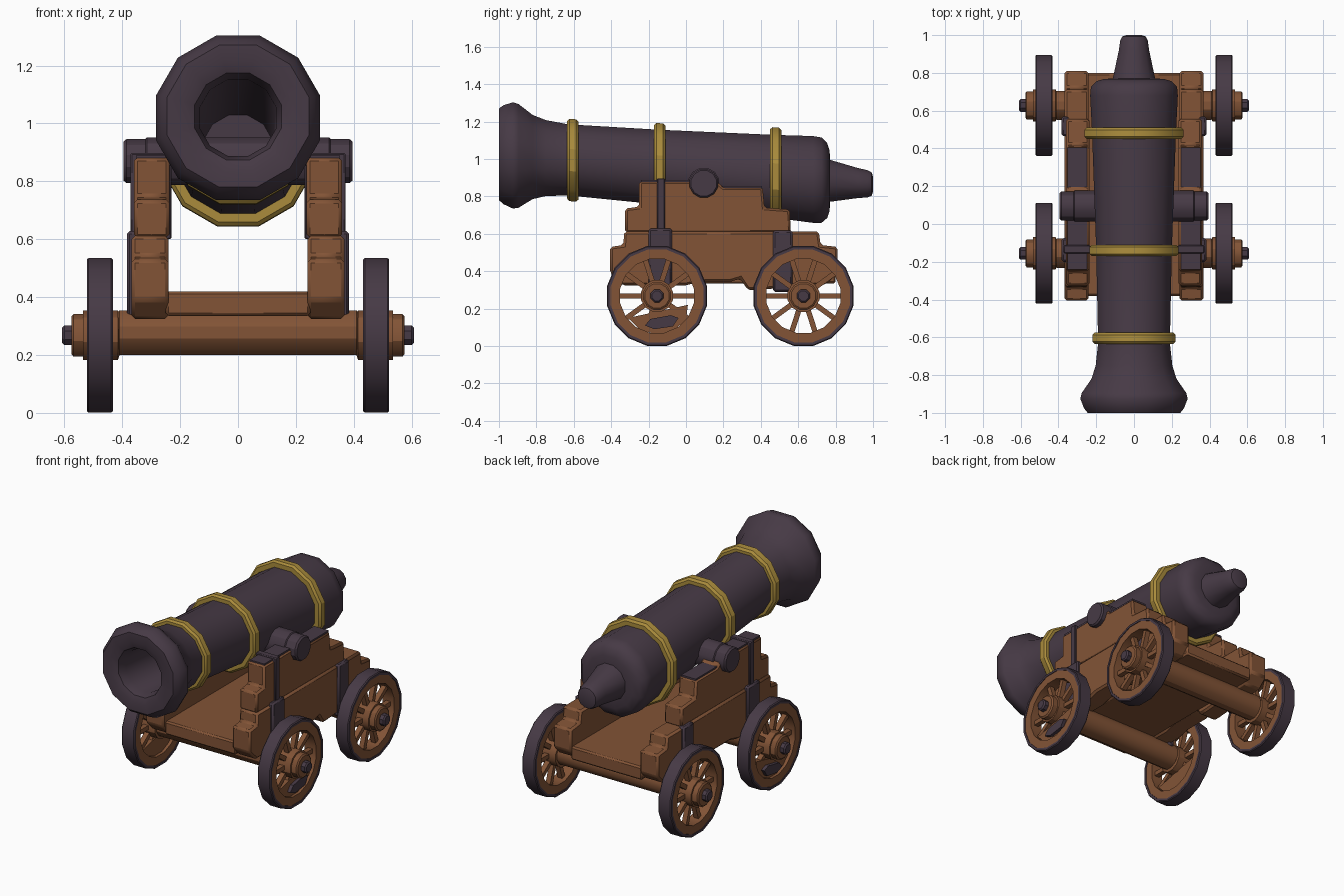
import bpy, bmesh, math
from mathutils import Vector

if "Cube" in bpy.data.objects:
    bpy.data.objects.remove(bpy.data.objects["Cube"])


def material(name, rgb):
    m = bpy.data.materials.new(name)
    m.diffuse_color = (*rgb, 1)
    m.use_nodes = True
    m.node_tree.nodes["Principled BSDF"].inputs["Base Color"].default_value = m.diffuse_color
    return m


IRON = material("dark_iron", (0.062, 0.042, 0.060))
WOOD = material("brown_wood", (0.225, 0.088, 0.037))
BRASS = material("brass", (0.40, 0.26, 0.045))


def finish(name, bm, mat, bevel=0.0, angle=30):
    bmesh.ops.recalc_face_normals(bm, faces=bm.faces)
    me = bpy.data.meshes.new(name)
    bm.to_mesh(me)
    bm.free()
    ob = bpy.data.objects.new(name, me)
    bpy.context.collection.objects.link(ob)
    me.materials.append(mat)
    if bevel:
        b = ob.modifiers.new("bevel", "BEVEL")
        b.width, b.segments = bevel, 1
    bpy.ops.object.select_all(action="DESELECT")
    ob.select_set(True)
    bpy.context.view_layer.objects.active = ob
    bpy.ops.object.shade_smooth_by_angle(angle=math.radians(angle))
    return ob


def lathe(name, profile, mat, axis, center, seg=12, slope=0.0, closed=False, angle=30):
    """Revolve (position, radius) pairs about the x or y axis; flats face up."""
    bm = bmesh.new()
    c = Vector(center)
    rings = []
    for p, r in profile:
        ring = []
        r /= math.cos(math.pi / seg)
        for i in range(seg):
            a = (i + 0.5) * 2 * math.pi / seg
            u, v = r * math.sin(a), r * math.cos(a)
            off = (p, u, v) if axis == "x" else (u, p, v + slope * p)
            ring.append(bm.verts.new(c + Vector(off)))
        rings.append(ring)
    pairs = list(zip(rings, rings[1:]))
    if closed:
        pairs.append((rings[-1], rings[0]))
    else:
        bm.faces.new(rings[0])
        bm.faces.new(rings[-1])
    for a, b in pairs:
        for i in range(seg):
            j = (i + 1) % seg
            bm.faces.new((a[i], a[j], b[j], b[i]))
    return finish(name, bm, mat, angle=angle)


def plate(name, outline, x0, x1, mat, bevel=0.0):
    """Extrude a (y, z) outline from x0 to x1."""
    bm = bmesh.new()
    f = bm.faces.new([bm.verts.new((x0, y, z)) for y, z in outline])
    ext = bmesh.ops.extrude_face_region(bm, geom=[f])["geom"]
    bmesh.ops.translate(bm, vec=(x1 - x0, 0, 0),
                        verts=[g for g in ext if isinstance(g, bmesh.types.BMVert)])
    return finish(name, bm, mat, bevel)


def rect(y0, y1, z0, z1):
    return [(y0, z0), (y1, z0), (y1, z1), (y0, z1)]


# Barrel with flared muzzle, open bore, breech and cascabel
SLOPE, MID = -0.08, (0, 0, 0.945)
lathe("barrel", [(0.45, 0.12), (-0.93, 0.132), (-0.985, 0.15), (-1.0, 0.19), (-1.0, 0.245),
                 (-0.975, 0.265), (-0.925, 0.284), (-0.895, 0.277), (-0.82, 0.225), (-0.75, 0.203),
                 (-0.63, 0.19), (-0.14, 0.200), (0.48, 0.222), (0.68, 0.232), (0.725, 0.228),
                 (0.755, 0.20), (0.768, 0.16), (0.77, 0.112), (0.92, 0.08), (0.97, 0.073),
                 (0.993, 0.062), (1.0, 0.04)], IRON, "y", MID, slope=SLOPE, angle=40)

# Brass bands
for name, y, r in (("muzzle_band", -0.605, 0.22), ("middle_band", -0.14, 0.235),
                   ("breech_band", 0.48, 0.262)):
    lathe(name, [(y - 0.03, r - 0.06), (y - 0.03, r - 0.012), (y - 0.018, r), (y + 0.018, r),
                 (y + 0.03, r - 0.012), (y + 0.03, r - 0.06)], BRASS, "y", MID,
          slope=SLOPE, closed=True)

# Trunnion bar
lathe("trunnions", [(-0.395, 0.068), (-0.385, 0.076), (-0.32, 0.076), (-0.315, 0.082),
                    (0.315, 0.082), (0.32, 0.076), (0.385, 0.076), (0.395, 0.068)],
      IRON, "x", (0, 0.095, 0.87))

# Floor of the carriage
plate("carriage_floor", rect(-0.38, 0.80, 0.335, 0.42), -0.25, 0.25, WOOD, 0.01)

# Stepped cheek outlines
LOWER = [(-0.405, 0.39), (-0.405, 0.53), (-0.335, 0.54), (-0.33, 0.612), (0.71, 0.612),
         (0.72, 0.54), (0.81, 0.53), (0.81, 0.39), (0.75, 0.33), (0.38, 0.30), (0.33, 0.30),
         (0.29, 0.36), (0.24, 0.345), (0.08, 0.345), (0.0, 0.325), (-0.34, 0.325)]
UPPER = [(-0.325, 0.605), (-0.325, 0.735), (-0.25, 0.745), (-0.25, 0.882), (0.16, 0.882),
         (0.20, 0.85), (0.41, 0.85), (0.42, 0.74), (0.555, 0.73), (0.56, 0.605)]
AXLE_Z = 0.268
AXLES = (("front", -0.155), ("rear", 0.628))

for side, s in (("left", -1), ("right", 1)):
    # Cheeks with iron straps
    plate(f"{side}_lower_cheek", LOWER, s * 0.24, s * 0.368, WOOD, 0.012)
    plate(f"{side}_upper_cheek", UPPER, s * 0.236, s * 0.36, WOOD, 0.012)
    plate(f"{side}_front_cap", rect(-0.24, 0.16, 0.878, 0.889), s * 0.25, s * 0.352, IRON)
    plate(f"{side}_rear_cap", rect(0.19, 0.405, 0.845, 0.856), s * 0.25, s * 0.352, IRON)
    plate(f"{side}_narrow_strap", rect(-0.155, -0.112, 0.60, 0.897), s * 0.23, s * 0.372, IRON, 0.005)
    plate(f"{side}_front_strap", rect(-0.20, -0.075, 0.31, 0.628), s * 0.34, s * 0.384, IRON, 0.01)
    plate(f"{side}_rear_strap", rect(0.465, 0.57, 0.29, 0.618), s * 0.34, s * 0.384, IRON, 0.01)

    for end, y in AXLES:
        c = (0, y, AXLE_Z)
        tag = f"{end}_{side}"
        # Wheel rim and iron tyre
        lathe(f"{tag}_rim", [(s * 0.436, 0.197), (s * 0.436, 0.252), (s * 0.518, 0.252),
                             (s * 0.518, 0.197)], WOOD, "x", c, 16, closed=True)
        lathe(f"{tag}_tyre", [(s * 0.432, 0.248), (s * 0.432, 0.262), (s * 0.438, 0.267),
                              (s * 0.516, 0.267), (s * 0.522, 0.262), (s * 0.522, 0.248)],
              IRON, "x", c, 16, closed=True)
        # Hub and axle cap
        lathe(f"{tag}_hub", [(s * 0.41, 0.07), (s * 0.415, 0.085), (s * 0.535, 0.085),
                             (s * 0.535, 0.074), (s * 0.568, 0.074), (s * 0.575, 0.065)],
              WOOD, "x", c)
        lathe(f"{tag}_axle_cap", [(s * 0.56, 0.034), (s * 0.60, 0.034), (s * 0.608, 0.026)],
              IRON, "x", c, 8)
        # Ten spokes in one mesh
        bm = bmesh.new()
        for k in range(10):
            a = (k + 0.5) * math.pi / 5
            d, n = Vector((0, math.sin(a), math.cos(a))), Vector((0, math.cos(a), -math.sin(a)))
            quads = []
            for r in (0.07, 0.21):
                quads.append([bm.verts.new(Vector(c) + d * r + n * u * 0.014
                                           + Vector((s * (0.477 + v * 0.016), 0, 0)))
                              for u, v in ((-1, -1), (1, -1), (1, 1), (-1, 1))])
            for i in range(4):
                j = (i + 1) % 4
                bm.faces.new((quads[0][i], quads[0][j], quads[1][j], quads[1][i]))
        finish(f"{tag}_spokes", bm, WOOD)

    # Patch board and iron plate low in the front wheel
    plate(f"{side}_patch_board", [(-0.31, 0.15), (0.01, 0.22), (0.0, 0.14), (-0.07, 0.08),
                                  (-0.155, 0.06), (-0.25, 0.09)], s * 0.455, s * 0.50, WOOD)
    plate(f"{side}_patch_plate", [(-0.22, 0.11), (-0.19, 0.145), (-0.08, 0.165), (-0.04, 0.15),
                                  (-0.07, 0.105), (-0.17, 0.09)], s * 0.50, s * 0.521, IRON)

# Axles
for end, y in AXLES:
    lathe(f"{end}_axle", [(-0.42, 0.068), (-0.41, 0.077), (0.41, 0.077), (0.42, 0.068)],
          WOOD, "x", (0, y, 0.277))
